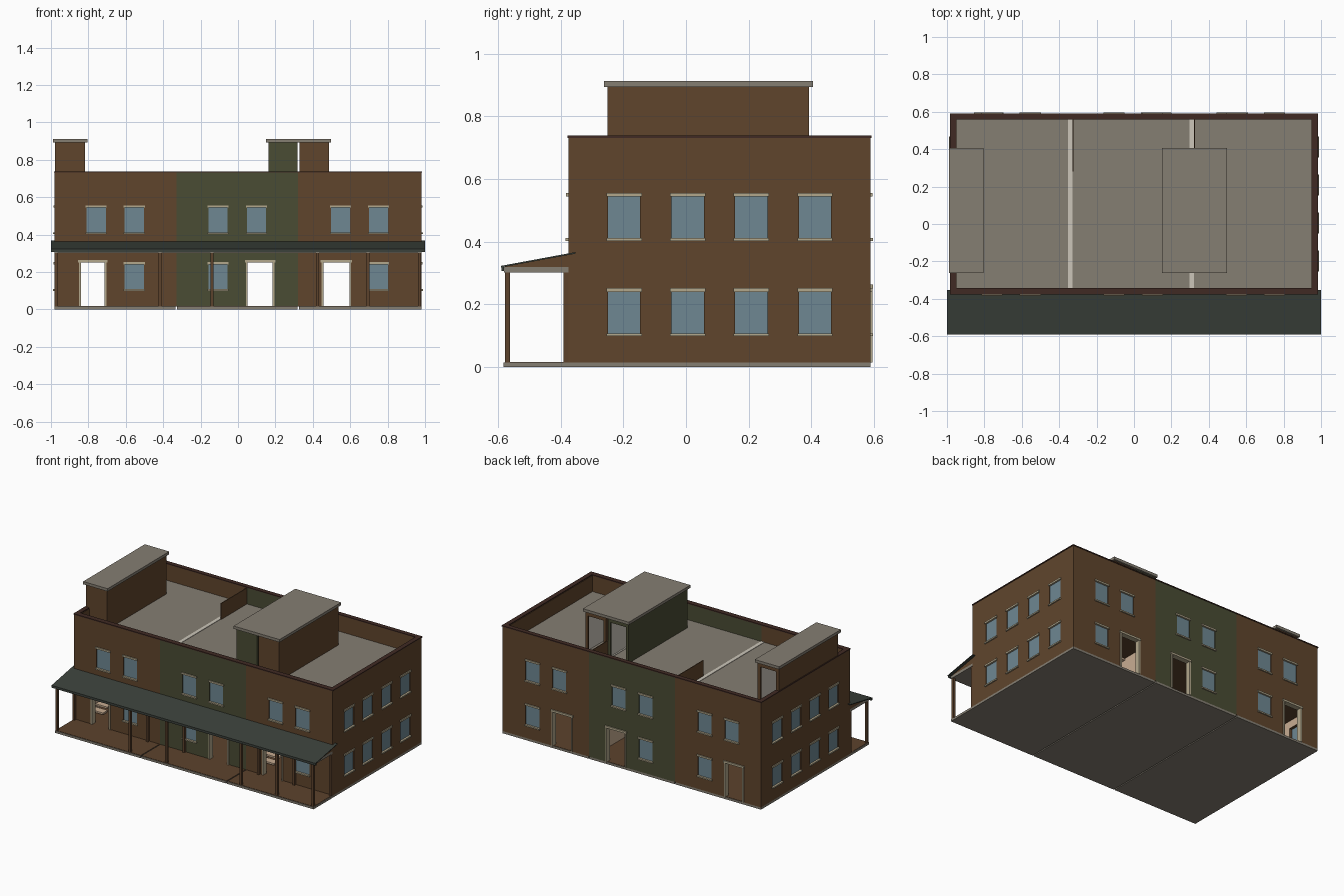
import bpy, bmesh
from mathutils import Vector

cube = bpy.data.objects.get("Cube")
if cube:
    bpy.data.objects.remove(cube, do_unlink=True)


def material(name, code):
    rgb = [int(code[i:i + 2], 16) / 255 for i in (0, 2, 4)]
    col = [c / 12.92 if c < 0.04 else ((c + 0.055) / 1.055) ** 2.4 for c in rgb] + [1]
    m = bpy.data.materials.new(name)
    m.use_nodes = True
    m.diffuse_color = col
    m.node_tree.nodes["Principled BSDF"].inputs["Base Color"].default_value = col
    return m


BROWN = material("brown_brick", "60452C")
GREEN = material("green_brick", "4A4C34")
COPING = material("dark_coping", "402A23")
SLATE = material("slate_roofing", "3B413B")
GRAY = material("gray_concrete", "857E72")
TRIM = material("beige_stone", "B3A88C")
GLASS = material("blue_glass", "6E8792")
CREAM = material("cream_plaster", "CCC6BA")
TAN = material("tan_plaster", "C8AD92")
WOOD = material("brown_wood", "5C422C")

parts = {}


def add_box(bm, x, y, z):
    """Box from three (low, high) ranges."""
    lo, hi = zip(*(sorted(r) for r in (x, y, z)))
    lo, hi = Vector(lo), Vector(hi)
    for v in bmesh.ops.create_cube(bm, size=1)["verts"]:
        v.co = (lo + hi) / 2 + v.co * (hi - lo)


def box(name, mat, x, y, z):
    """Add a box to the named part."""
    bm, _ = parts.setdefault(name, (bmesh.new(), mat))
    add_box(bm, x, y, z)


def finish(name, bm, mats):
    me = bpy.data.meshes.new(name)
    bm.to_mesh(me)
    bm.free()
    for m in mats:
        me.materials.append(m)
    ob = bpy.data.objects.new(name, me)
    bpy.context.scene.collection.objects.link(ob)
    return ob


def shell(name, mats, outer, void, cuts):
    """Hollow walls: outer box minus groups of boxes; inside faces get mats[1], deck mats[2]."""
    bm = bmesh.new()
    add_box(bm, *outer)
    ob = finish(name, bm, mats)
    cutters = []
    for group in [[void]] + cuts:
        bm = bmesh.new()
        for b in group:
            add_box(bm, *b)
        cutter = finish("cutter", bm, [])
        cutter.hide_render = True
        mod = ob.modifiers.new("cut", "BOOLEAN")
        mod.operation, mod.solver, mod.object = "DIFFERENCE", "EXACT", cutter
        cutters.append(cutter)
    dg = bpy.context.evaluated_depsgraph_get()
    me = bpy.data.meshes.new_from_object(ob.evaluated_get(dg))
    ob.modifiers.clear()
    ob.data = me
    for c in cutters:
        bpy.data.objects.remove(c, do_unlink=True)
    me.materials.clear()
    for m in mats:
        me.materials.append(m)
    for p in me.polygons:
        inside = all(a - 0.001 < c < b + 0.001 for c, (a, b) in zip(p.center, void))
        deck = p.normal.z > 0.9 and abs(p.center.z - DECK) < 0.002
        p.material_index = 1 if inside else 2 if deck else 0


# Main dimensions
HALF, FRONT, BACK = 0.98, -0.375, 0.588
FLOOR, DECK, TOP = 0.015, 0.622, 0.732
SPLIT_A, SPLIT_B = -0.329, 0.322


def on_wall(side, u, d):
    """x and y ranges for a span u and outward depth d on one of the four walls."""
    if side == "front":
        return u, (FRONT - d[0], FRONT - d[1])
    if side == "back":
        return u, (BACK + d[0], BACK + d[1])
    s = 1 if side == "left" else -1
    return (s * (HALF + d[0]), s * (HALF + d[1])), u


openings = []


def window(side, u, z0):
    u1, z1 = u + 0.103, z0 + 0.142
    openings.append((*on_wall(side, (u, u1), (-0.06, 0.05)), (z0, z1)))
    box("window_glass", GLASS, *on_wall(side, (u, u1), (-0.015, -0.005)), (z0, z1))
    wide = (u - 0.005, u1 + 0.005)
    box("window_lintels", TRIM, *on_wall(side, wide, (-0.01, 0.007)), (z1 - 0.006, z1 + 0.006))
    box("window_sills", TRIM, *on_wall(side, wide, (-0.01, 0.009)), (z0 - 0.005, z0 + 0.004))


def doorway(side, u0, u1):
    openings.append((*on_wall(side, (u0, u1), (-0.06, 0.05)), (0.0, 0.26)))
    for a in (u0, u1 - 0.01):
        box("door_jambs", TRIM, *on_wall(side, (a, a + 0.01), (-0.03, 0.006)), (FLOOR, 0.26))
    box("door_lintels", TRIM, *on_wall(side, (u0 - 0.005, u1 + 0.005), (-0.03, 0.008)), (0.25, 0.264))


# Windows and doorways
for side in ("front", "back"):
    for u in (-0.81, -0.606, -0.158, 0.047, 0.496, 0.7):
        window(side, u, 0.408)
    for u in (-0.606, -0.158, 0.7):
        window(side, u, 0.104)
    for u0, u1 in ((-0.85, -0.703), (0.042, 0.195), (0.447, 0.605)):
        doorway(side, u0, u1)
for side in ("left", "right"):
    for i in range(4):
        for z in (0.104, 0.408):
            window(side, -0.249 + i * 0.203, z)

# Three joined units, with walls above the deck kept only as a parapet
parapet = ((-0.95, 0.95), (FRONT + 0.03, BACK - 0.028), (DECK, 1))
for name, mat, x0, x1, in0, in1 in (
        ("right_unit", BROWN, -HALF, SPLIT_A, 0.035, 0.025),
        ("middle_unit", GREEN, SPLIT_A, SPLIT_B, 0.004, 0.02),
        ("left_unit", BROWN, SPLIT_B, HALF, 0.004, 0.035)):
    shell(name + "_walls", (mat, TAN, GRAY), ((x0, x1), (FRONT, BACK), (FLOOR, TOP)),
          ((x0 + in0, x1 - in1), (FRONT + 0.035, BACK - 0.035), (-0.05, 0.605)),
          [openings, [parapet]])
    box("ground_slabs", GRAY, (x0 + (x0 > -0.9) * 0.004, x1 - (x1 < 0.9) * 0.004),
        (-0.582, BACK), (0, FLOOR))
    box("floor_boards", WOOD, (x0 + 0.003, x1 - 0.003), (-0.578, BACK - 0.003), (FLOOR, FLOOR + 0.002))
    box("upper_floors", WOOD, (x0 + 0.003, x1 - 0.003), (FRONT + 0.03, BACK - 0.03), (0.298, 0.313))

# Party wall tops and the low dividers on the deck
for x in (SPLIT_A, SPLIT_B):
    box("party_wall_tops", CREAM, (x - 0.024, x), (FRONT + 0.03, BACK - 0.028), (DECK - 0.01, DECK + 0.003))
    box("deck_dividers", BROWN, (x, x + 0.005), (0.28, BACK - 0.02), (DECK - 0.01, TOP))

# Coping around the parapet
for s in (-1, 1):
    box("parapet_coping", COPING, (s * 0.953, s * 0.984), (FRONT - 0.003, BACK + 0.003), (TOP - 0.001, TOP + 0.006))
for y in ((FRONT - 0.003, FRONT + 0.032), (BACK - 0.028, BACK + 0.003)):
    box("parapet_coping", COPING, (-0.953, 0.953), y, (TOP - 0.001, TOP + 0.006))

# Stair houses on the deck, open at the back
for name, mat, x0, x1 in (("right", BROWN, -0.978, -0.818), ("middle", GREEN, 0.162, 0.318),
                          ("left", BROWN, 0.33, 0.487)):
    shell(name + "_stair_house", (mat, CREAM, mat), ((x0, x1), (-0.25, 0.392), (DECK - 0.01, 0.895)),
          ((x0 + 0.01, x1 - 0.01), (-0.24, 0.382), (DECK - 0.05, 0.889)),
          [[((x0 + 0.02, x1 - 0.02), (0.36, 0.45), (0.5, 0.865))]])
for x in ((-0.99, -0.805), (0.15, 0.498)):
    box("stair_house_caps", GRAY, x, (-0.262, 0.405), (0.893, 0.912))

# Stairs along the side of each unit
STEPS = 12
for x in ((-0.944, -0.855), (0.2, 0.3), (0.328, 0.44)):
    for level in (FLOOR, 0.313):
        for i in range(STEPS):
            y = -0.24 + i * 0.045
            z = level + (i + 1) * 0.28 / STEPS
            box("stairs", TAN, x, (y, y + 0.05), (z - 0.012, z))

# Porch posts, ceiling and sloping roof
for x in (-0.972, -0.417, -0.14, 0.425, 0.695, 0.97):
    for y in (-0.57, -0.383):
        box("porch_posts", WOOD, (x - 0.008, x + 0.008), (y - 0.008, y + 0.008), (FLOOR, 0.302))
box("porch_ceiling", GRAY, (-HALF, HALF), (-0.58, FRONT), (0.302, 0.32))
box("porch_fascia", SLATE, (-1, 1), (-0.588, -0.58), (0.306, 0.322))


def prism(name, mat, half, profile):
    """Extrude a y-z profile across the width."""
    bm = bmesh.new()
    face = bm.faces.new([bm.verts.new((-half, y, z)) for y, z in profile])
    new = bmesh.ops.extrude_face_region(bm, geom=[face])["geom"]
    bmesh.ops.translate(bm, verts=[v for v in new if isinstance(v, bmesh.types.BMVert)], vec=(2 * half, 0, 0))
    bmesh.ops.recalc_face_normals(bm, faces=bm.faces)
    finish(name, bm, [mat])


prism("porch_gable", BROWN, HALF, [(-0.578, 0.32), (FRONT, 0.32), (FRONT, 0.36)])
prism("porch_roof", SLATE, 1, [(-0.59, 0.318), (-0.352, 0.362), (-0.352, 0.367), (-0.59, 0.323)])

for name, (bm, mat) in parts.items():
    finish(name, bm, [mat])
